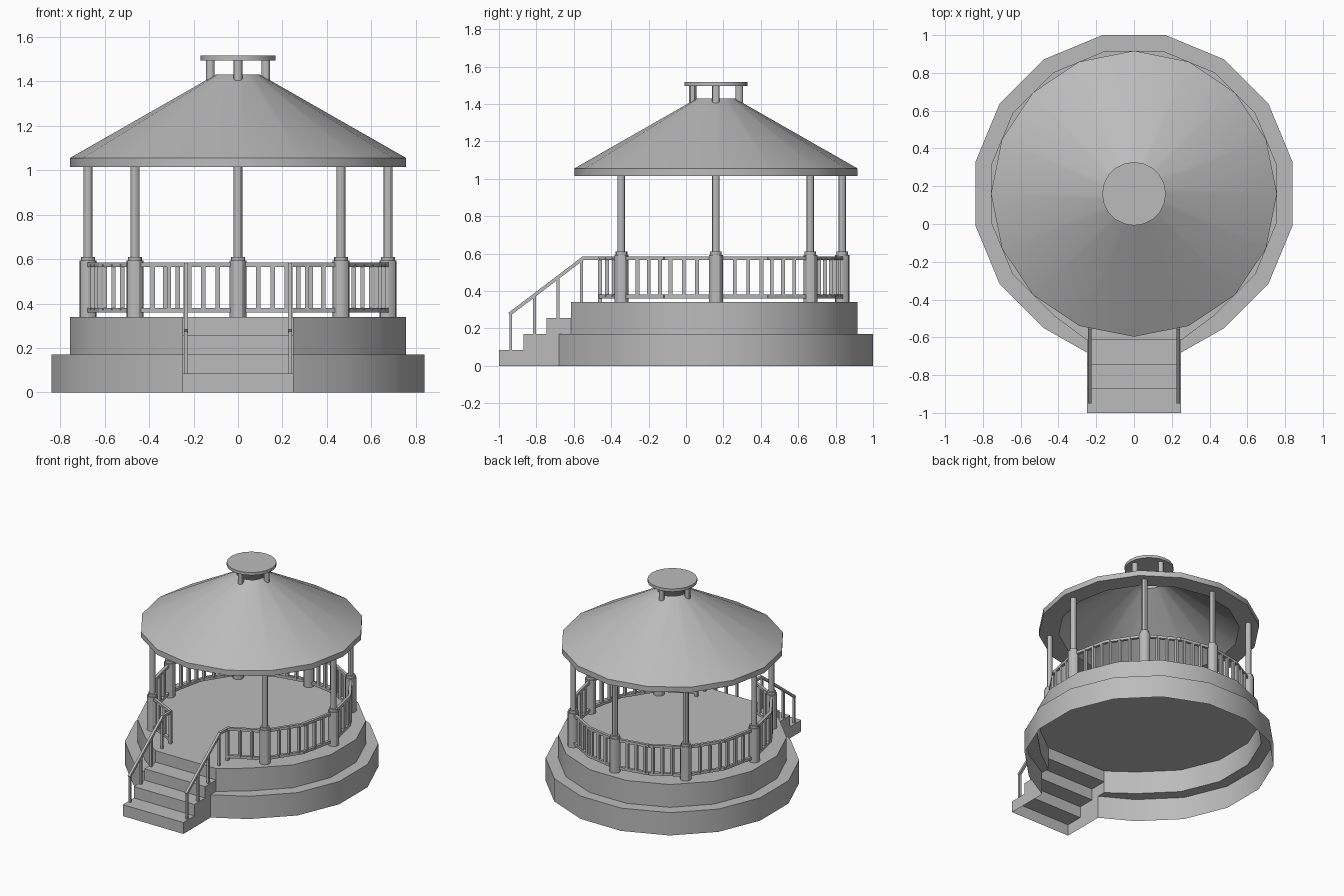
import bpy, bmesh
from math import pi, sin, cos
from mathutils import Vector, Matrix

cube = bpy.data.objects.get("Cube")
if cube:
    bpy.data.objects.remove(cube)

grey = bpy.data.materials.new("plain_grey")
grey.use_nodes = True
grey.diffuse_color = (0.5, 0.5, 0.5, 1)
grey.node_tree.nodes["Principled BSDF"].inputs["Base Color"].default_value = (0.5, 0.5, 0.5, 1)

CY = 0.16          # centre of the round pavilion along y
SIDES = 16
FLOOR = 0.34
HALF = 0.25        # half width of the stairs
parts = []


def finish(name, bm, recalc=True):
    if recalc:
        bmesh.ops.recalc_face_normals(bm, faces=bm.faces)
    mesh = bpy.data.meshes.new(name)
    bm.to_mesh(mesh)
    bm.free()
    mesh.materials.append(grey)
    ob = bpy.data.objects.new(name, mesh)
    bpy.context.collection.objects.link(ob)
    parts.append(ob)


def cylinder(bm, x, y, z0, z1, r, sides=12):
    bmesh.ops.create_cone(bm, cap_ends=True, segments=sides, radius1=r, radius2=r, depth=z1 - z0,
                          matrix=Matrix.Translation((x, y, (z0 + z1) / 2)))


def beam(bm, p, q, w):
    # square bar from p to q, kept upright
    p, q = Vector(p), Vector(q)
    d = q - p
    m = Matrix.Translation((p + q) / 2) @ d.to_track_quat('Y', 'Z').to_matrix().to_4x4()
    bmesh.ops.create_cube(bm, size=1, matrix=m @ Matrix.Diagonal((w, d.length, w, 1)))


def polar(r, a):
    return r * cos(a), CY + r * sin(a)


def tier_outline(apothem, front_y):
    # open outline running from the right of the stairs around to the left
    r = apothem / cos(pi / SIDES)
    pts = [polar(r, -pi / 2 + (k + 0.5) * 2 * pi / SIDES) for k in range(SIDES)]
    pts[0], pts[-1] = (HALF, front_y), (-HALF, front_y)
    return pts


# Two-tier hollow base, open behind the stairs
lower, upper = tier_outline(0.84, -0.68), tier_outline(0.757, -0.615)
bm = bmesh.new()
rings = [[bm.verts.new((x, y, z)) for x, y in pts]
         for pts, z in ((lower, 0), (lower, 0.17), (upper, 0.17), (upper, FLOOR))]
for a, b in zip(rings, rings[1:]):
    for i in range(SIDES - 1):
        bm.faces.new((a[i], a[i + 1], b[i + 1], b[i]))
bm.faces.new(rings[-1])
finish("base", bm, False)

# Hollow stairs: treads, risers and stepped sides
profile = []
for k, y in enumerate((-1.0, -0.87, -0.745, -0.615)):
    profile += [(y, k * 0.085), (y, (k + 1) * 0.085)]
bm = bmesh.new()
left, right = ([bm.verts.new((x, y, z)) for y, z in profile] for x in (HALF, -HALF))
for i in range(len(profile) - 1):
    bm.faces.new((left[i], left[i + 1], right[i + 1], right[i]))
for side, x in ((left, HALF), (right, -HALF)):
    back = [bm.verts.new((x, y, z)) for y, z in ((-0.615, 0.17), (-0.68, 0.17), (-0.68, 0))]
    bm.faces.new(side + back)
finish("stairs", bm)

# Roof shell with flat soffit and open top
bm = bmesh.new()
section = [(0.62, 1.015), (0.757, 1.015), (0.757, 1.055), (0.1, 1.43), (0.1, 1.405)]
rings = [[bm.verts.new((*polar(r, k * 2 * pi / SIDES), z)) for k in range(SIDES)] for r, z in section]
for a, b in zip(rings, rings[1:] + rings[:1]):
    for i in range(SIDES):
        j = (i + 1) % SIDES
        bm.faces.new((a[i], a[j], b[j], b[i]))
finish("roof", bm)

# Vent cap on four short pegs
bm = bmesh.new()
cylinder(bm, 0, CY, 1.495, 1.516, 0.168, 20)
finish("vent_cap", bm)
bm = bmesh.new()
for k in range(4):
    cylinder(bm, *polar(0.125, k * pi / 2), 1.405, 1.495, 0.02)
finish("vent_pegs", bm)

# Seven posts: pedestal, collar and shaft; the front stays open
posts = []
for x, y in ((0.464, -0.345), (0.675, CY), (0.464, 0.665)):
    posts.append((x, y))
posts += [(0, CY + 0.675)] + [(-x, y) for x, y in reversed(posts)]
for name, z0, z1, r in (("pedestals", FLOOR, 0.593, 0.038),
                        ("collars", 0.593, 0.61, 0.031),
                        ("shafts", 0.61, 1.06, 0.02)):
    bm = bmesh.new()
    for x, y in posts:
        cylinder(bm, x, y, z0, z1, r)
    finish(name, bm)

# Railings, bent midway between posts, with upright balusters
TOP, BOTTOM = 0.575, 0.37
rails, balusters = bmesh.new(), bmesh.new()


def railing(p, q, fractions):
    p, q = Vector(p), Vector(q)
    for z in (TOP, BOTTOM):
        beam(rails, (*p, z), (*q, z), 0.02)
    for f in fractions:
        x, y = p.lerp(q, f)
        beam(balusters, (x, y, BOTTOM), (x, y, TOP), 0.02)


for a, b in zip(posts, posts[1:]):
    mid = (Vector(a) + Vector(b)) / 2 - Vector((0, CY))
    bend = Vector((0, CY)) + mid.normalized() * 0.675
    for post in (a, b):
        railing(post, bend, (0.37, 0.63, 0.89))
for s in (-1, 1):
    railing((s * 0.464, -0.345), (s * 0.235, -0.46), (0.35, 0.67))
    beam(balusters, (s * 0.235, -0.46, FLOOR), (s * 0.235, -0.46, TOP), 0.02)
finish("rails", rails)
finish("balusters", balusters)

# Sloping handrails beside the stairs
bm = bmesh.new()
for s in (-1, 1):
    x = s * 0.235
    beam(bm, (x, -0.45, TOP), (x, -0.555, TOP), 0.018)
    beam(bm, (x, -0.55, TOP), (x, -0.945, 0.275), 0.018)
    for k in range(4):
        y = -0.937 + k * 0.126
        beam(bm, (x, y, 0.085 * (k + 1)), (x, y, 0.28 + k * 0.096), 0.016)
finish("handrails", bm)

bpy.ops.object.select_all(action='DESELECT')
for ob in parts:
    ob.select_set(True)
bpy.context.view_layer.objects.active = parts[0]
bpy.ops.object.shade_smooth_by_angle(angle=pi / 6)
